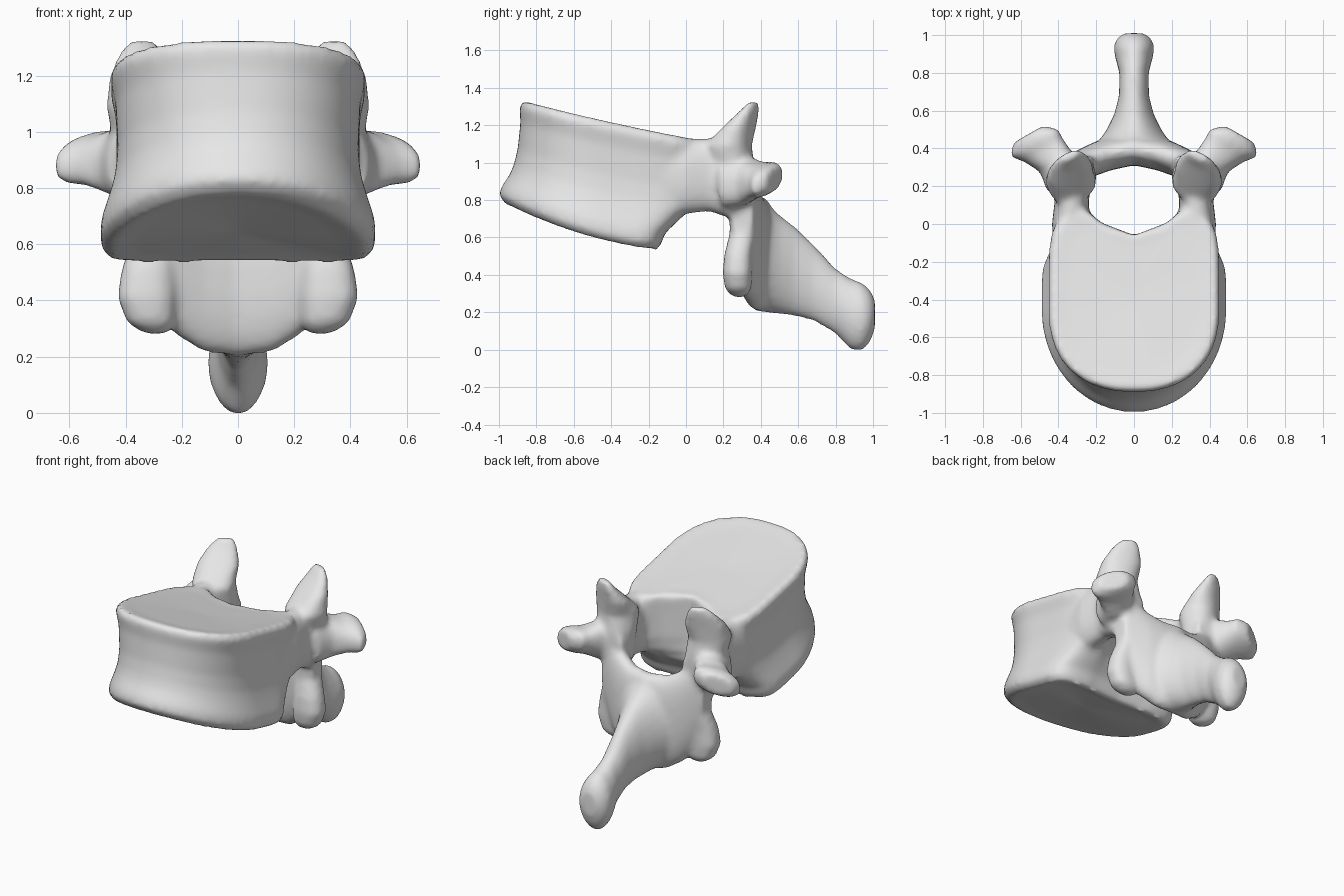
import bpy, bmesh, math
from mathutils import Vector

cube = bpy.data.objects.get("Cube")
if cube:
    bpy.data.objects.remove(cube)

bm = bmesh.new()


def spow(value, power):
    return math.copysign(abs(value) ** power, value)


def skin(rings):
    """Bridge successive rings of points into a closed solid."""
    loops = [[bm.verts.new(p) for p in ring] for ring in rings]
    n = len(loops[0])
    for a, b in zip(loops, loops[1:]):
        for i in range(n):
            j = (i + 1) % n
            bm.faces.new((a[i], a[j], b[j], b[i]))
    bm.faces.new(loops[0][::-1])
    bm.faces.new(loops[-1])


def limb(stations, u, v, side=1, n=24, power=0.85):
    """Loft rounded sections (x, y, z, half u, half v), mirrored by side."""
    u, v = Vector(u), Vector(v)
    rings = []
    for x, y, z, hu, hv in stations:
        ring = []
        for i in range(n):
            a = math.tau * i / n
            p = Vector((x, y, z)) + u * hu * spow(math.cos(a), power) + v * hv * spow(math.sin(a), power)
            p.x *= side
            ring.append(p)
        rings.append(ring)
    skin(rings)


def body_ring(t, width, front, back, n=96, mid=-0.45):
    """Horseshoe outline at height fraction t between the tilted end plates."""
    ring = []
    notch = 0.02 + max(0, back + 0.04)
    for i in range(n):
        a = math.tau * i / n
        c, s = math.cos(a), math.sin(a)
        power = 1 - 0.15 * t if s < 0 else 0.35
        x = width * spow(c, power)
        y = mid + (mid - front if s < 0 else back - mid) * spow(s, power)
        if s > 0:
            y -= notch * max(0, 1 - (x / 0.25) ** 2)
        low = 0.53 - 0.04 * y + 0.235 * y * y
        high = 1.145 - 0.19 * y + 0.04 * y * y
        ring.append(Vector((x, y, low + (high - low) * t)))
    return ring


def inset(ring, factor, lift):
    centre = sum(ring, Vector()) / len(ring)
    return [centre.lerp(p, factor) + Vector((0, 0, lift)) for p in ring]


X, Y, Z = (1, 0, 0), (0, 1, 0), (0, 0, 1)

# Waisted body with slightly dished end plates
body = [body_ring(*row) for row in (
    (0, 0.455, -0.965, -0.15), (0.06, 0.49, -1.0, -0.13),
    (0.15, 0.487, -0.985, -0.11), (0.3, 0.455, -0.94, -0.02),
    (0.4, 0.437, -0.92, 0.05), (0.55, 0.428, -0.9, 0.08),
    (0.8, 0.435, -0.885, 0.08), (0.94, 0.455, -0.89, 0.08),
    (1, 0.435, -0.87, 0.07))]
bottom, top = body[0], body[-1]
skin([inset(bottom, 0.03, 0.025), inset(bottom, 0.8, 0.012)] + body
     + [inset(top, 0.8, -0.008), inset(top, 0.03, -0.015)])

# Spinous process, ridged above and below
limb([(0, 0.34, 0.53, 0.18, 0.26), (0, 0.42, 0.51, 0.2, 0.3),
      (0, 0.5, 0.465, 0.145, 0.265), (0, 0.58, 0.43, 0.105, 0.24),
      (0, 0.68, 0.37, 0.08, 0.205), (0, 0.8, 0.27, 0.078, 0.175),
      (0, 0.88, 0.2, 0.1, 0.19), (0, 0.94, 0.185, 0.11, 0.185),
      (0, 0.985, 0.19, 0.09, 0.14), (0, 1.01, 0.2, 0.05, 0.08)], X, Z, power=1.05)

for side in (1, -1):
    # Lamina plate sloping out from the midline
    limb([(-0.02, 0.4, 0.52, 0.085, 0.31), (0.12, 0.375, 0.53, 0.09, 0.305),
          (0.22, 0.34, 0.585, 0.09, 0.3), (0.3, 0.31, 0.67, 0.08, 0.28),
          (0.37, 0.3, 0.75, 0.055, 0.17)], Y, Z, side)
    # Inferior articular process
    limb([(0.29, 0.285, 0.29, 0.04, 0.03), (0.31, 0.28, 0.33, 0.085, 0.07),
          (0.325, 0.275, 0.42, 0.105, 0.08), (0.32, 0.28, 0.52, 0.095, 0.075),
          (0.3, 0.305, 0.64, 0.075, 0.07)], X, Y, side)
    # Pedicle joining the body to the arch
    limb([(0.32, -0.2, 0.92, 0.1, 0.2), (0.335, 0, 0.935, 0.1, 0.2),
          (0.33, 0.12, 0.945, 0.09, 0.195), (0.325, 0.24, 0.91, 0.105, 0.2),
          (0.3, 0.36, 0.88, 0.09, 0.12)], X, Z, side)
    # Superior articular process, a fin turned toward the midline
    limb([(0.32, 0.27, 0.8, 0.1, 0.1), (0.325, 0.25, 1.0, 0.125, 0.11),
          (0.335, 0.225, 1.1, 0.13, 0.12), (0.34, 0.285, 1.2, 0.125, 0.075),
          (0.345, 0.335, 1.28, 0.09, 0.04), (0.34, 0.362, 1.335, 0.05, 0.02)],
         (0.91, -0.42, 0), (0.42, 0.91, 0), side)
    # Transverse process with a flared, drooping tip
    limb([(0.35, 0.23, 0.92, 0.125, 0.15), (0.41, 0.325, 0.91, 0.1, 0.125),
          (0.48, 0.39, 0.915, 0.12, 0.09), (0.53, 0.43, 0.92, 0.148, 0.085),
          (0.56, 0.475, 0.925, 0.09, 0.065)], (0.87, -0.5, -0.25), Z, side)

bmesh.ops.recalc_face_normals(bm, faces=bm.faces)
mesh = bpy.data.meshes.new("vertebra")
bm.to_mesh(mesh)
bm.free()
vertebra = bpy.data.objects.new("vertebra", mesh)
bpy.context.collection.objects.link(vertebra)

# Fuse the parts into one softly blended surface
remesh = vertebra.modifiers.new("fuse", "REMESH")
remesh.mode = "VOXEL"
remesh.voxel_size = 0.016
remesh.use_smooth_shade = True
soften = vertebra.modifiers.new("soften", "SMOOTH")
soften.factor = 0.5
soften.iterations = 10
graph = bpy.context.evaluated_depsgraph_get()
fused = bpy.data.meshes.new_from_object(vertebra.evaluated_get(graph))
vertebra.modifiers.clear()
vertebra.data = fused
bpy.data.meshes.remove(mesh)
fused.name = "vertebra"

# Rest the lowest point on the ground
ground = min(v.co.z for v in fused.vertices)
for v in fused.vertices:
    v.co.z -= ground
fused.polygons.foreach_set("use_smooth", [True] * len(fused.polygons))

# Single bone colour
bone = bpy.data.materials.new("pale grey bone")
bone.use_nodes = True
colour = (0.8, 0.8, 0.8, 1)
bone.diffuse_color = colour
bone.node_tree.nodes["Principled BSDF"].inputs["Base Color"].default_value = colour
fused.materials.clear()
fused.materials.append(bone)
fused.update()
